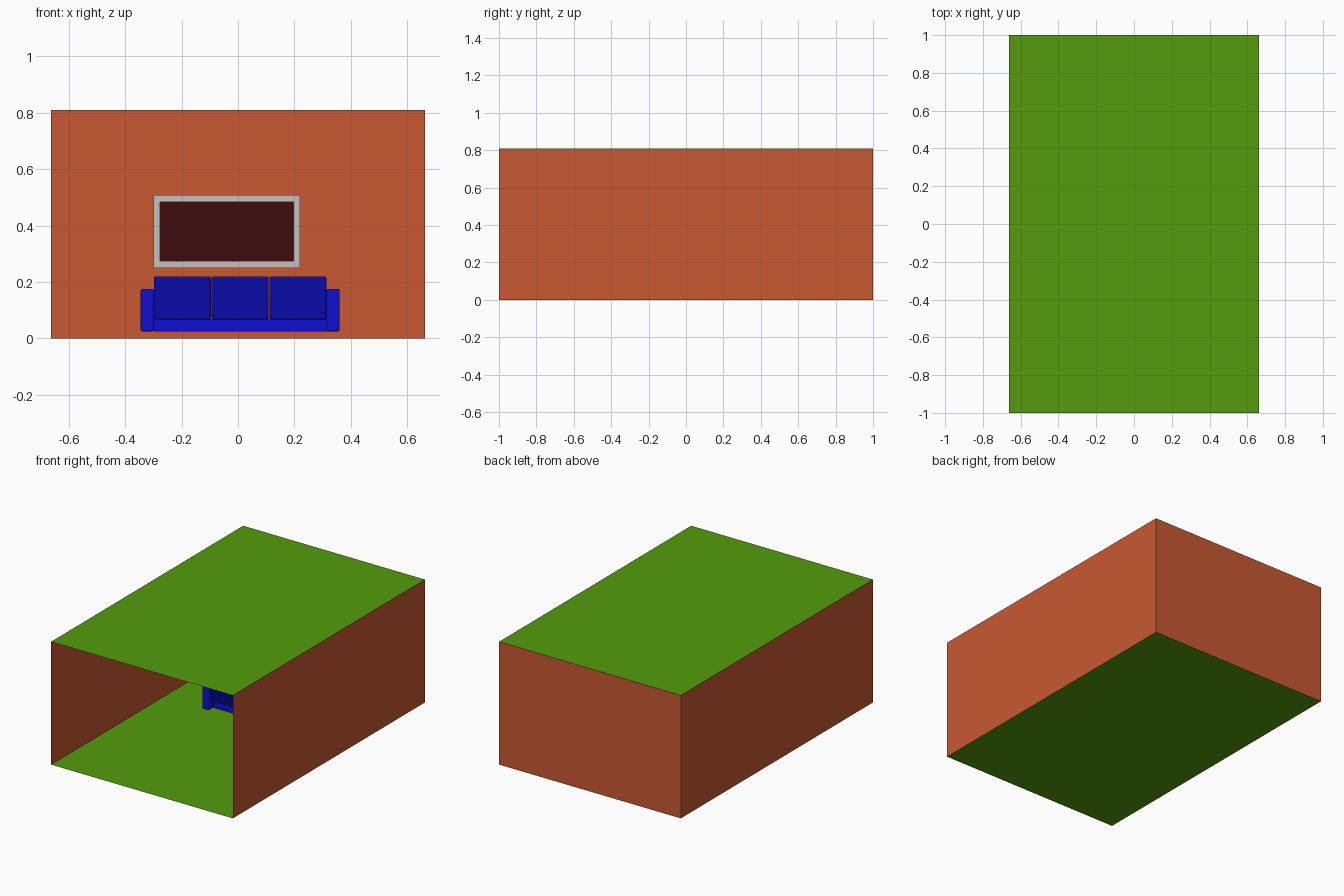
import bpy, bmesh, math
from mathutils import Vector

if "Cube" in bpy.data.objects:
    bpy.data.objects.remove(bpy.data.objects["Cube"])


def material(name, color):
    m = bpy.data.materials.new(name)
    m.diffuse_color = (*color, 1)
    m.use_nodes = True
    m.node_tree.nodes["Principled BSDF"].inputs["Base Color"].default_value = m.diffuse_color
    return m


ORANGE = material("wall_paint", (0.58, 0.10, 0.032))
GREEN = material("floor_green", (0.09, 0.33, 0.004))
BLUE = material("blue_fabric", (0.005, 0.005, 0.65))
GREY = material("grey_frame", (0.55, 0.54, 0.51))
MAROON = material("dark_screen", (0.05, 0.004, 0.005))


def new_object(name, bm, mat):
    me = bpy.data.meshes.new(name)
    bm.to_mesh(me)
    bm.free()
    ob = bpy.data.objects.new(name, me)
    bpy.context.collection.objects.link(ob)
    me.materials.append(mat)
    return ob


def sheet(name, center, u, v, mat):
    """Flat panel spanned by half-vectors u and v."""
    bm = bmesh.new()
    c, u, v = Vector(center), Vector(u), Vector(v)
    bm.faces.new([bm.verts.new(c + a * u + b * v)
                  for a, b in ((-1, -1), (1, -1), (1, 1), (-1, 1))])
    return new_object(name, bm, mat)


def extrude_x(name, x0, x1, profile, mat, bevel=0.0):
    """Extrude a (y, z) profile from x0 to x1, with softened edges."""
    bm = bmesh.new()
    face = bm.faces.new([bm.verts.new((x0, y, z)) for y, z in profile])
    ext = bmesh.ops.extrude_face_region(bm, geom=[face])
    moved = [g for g in ext["geom"] if isinstance(g, bmesh.types.BMVert)]
    bmesh.ops.translate(bm, vec=(x1 - x0, 0, 0), verts=moved)
    bmesh.ops.recalc_face_normals(bm, faces=bm.faces)
    ob = new_object(name, bm, mat)
    if bevel:
        mod = ob.modifiers.new("soft_edges", "BEVEL")
        mod.width, mod.segments = bevel, 3
        bpy.ops.object.select_all(action="DESELECT")
        ob.select_set(True)
        bpy.context.view_layer.objects.active = ob
        bpy.ops.object.shade_smooth_by_angle(angle=math.radians(35))
    return ob


def rect(y0, y1, z0, z1):
    return [(y0, z0), (y1, z0), (y1, z1), (y0, z1)]


# Room shell, open at the front
W, H = 0.6625, 0.81
sheet("floor", (0, 0, 0), (W, 0, 0), (0, 1, 0), GREEN)
sheet("ceiling", (0, 0, H), (W, 0, 0), (0, 1, 0), GREEN)
sheet("back_wall", (0, 1, H / 2), (W, 0, 0), (0, 0, H / 2), ORANGE)
for side, label in ((-1, "left"), (1, "right")):
    sheet(label + "_wall", (side * W, 0, H / 2), (0, 1, 0), (0, 0, H / 2), ORANGE)

# Wall screen with a four-bar frame
x0, x1, z0, z1 = -0.30, 0.22, 0.25, 0.508
t = 0.024
yf, yb = 0.975, 0.998
extrude_x("frame_bottom", x0, x1, rect(yf, yb, z0, z0 + t), GREY)
extrude_x("frame_top", x0, x1, rect(yf, yb, z1 - t, z1), GREY)
extrude_x("frame_left", x0, x0 + t, rect(yf, yb, z0 + t, z1 - t), GREY)
extrude_x("frame_right", x1 - t, x1, rect(yf, yb, z0 + t, z1 - t), GREY)
extrude_x("screen", x0 + t, x1 - t, rect(yf + 0.007, yb, z0 + t, z1 - t), MAROON)

# Sofa facing the screen, its reclined back towards the open side
CX = 0.0075
for side, label in ((-1, "left"), (1, "right")):
    extrude_x(label + "_arm", CX + side * 0.306, CX + side * 0.3525,
              rect(0.12, 0.42, 0.025, 0.175), BLUE, 0.005)
extrude_x("sofa_base", CX - 0.306, CX + 0.306, rect(0.17, 0.41, 0.025, 0.067), BLUE)
back = [(0.17, 0.065), (0.235, 0.065), (0.17, 0.22), (0.105, 0.22)]
for i in range(3):
    c = CX + (i - 1) * 0.205
    extrude_x("seat_cushion_%d" % (i + 1), c - 0.101, c + 0.101,
              rect(0.19, 0.415, 0.067, 0.11), BLUE, 0.007)
    extrude_x("back_cushion_%d" % (i + 1), c - 0.101, c + 0.101, back, BLUE, 0.007)
